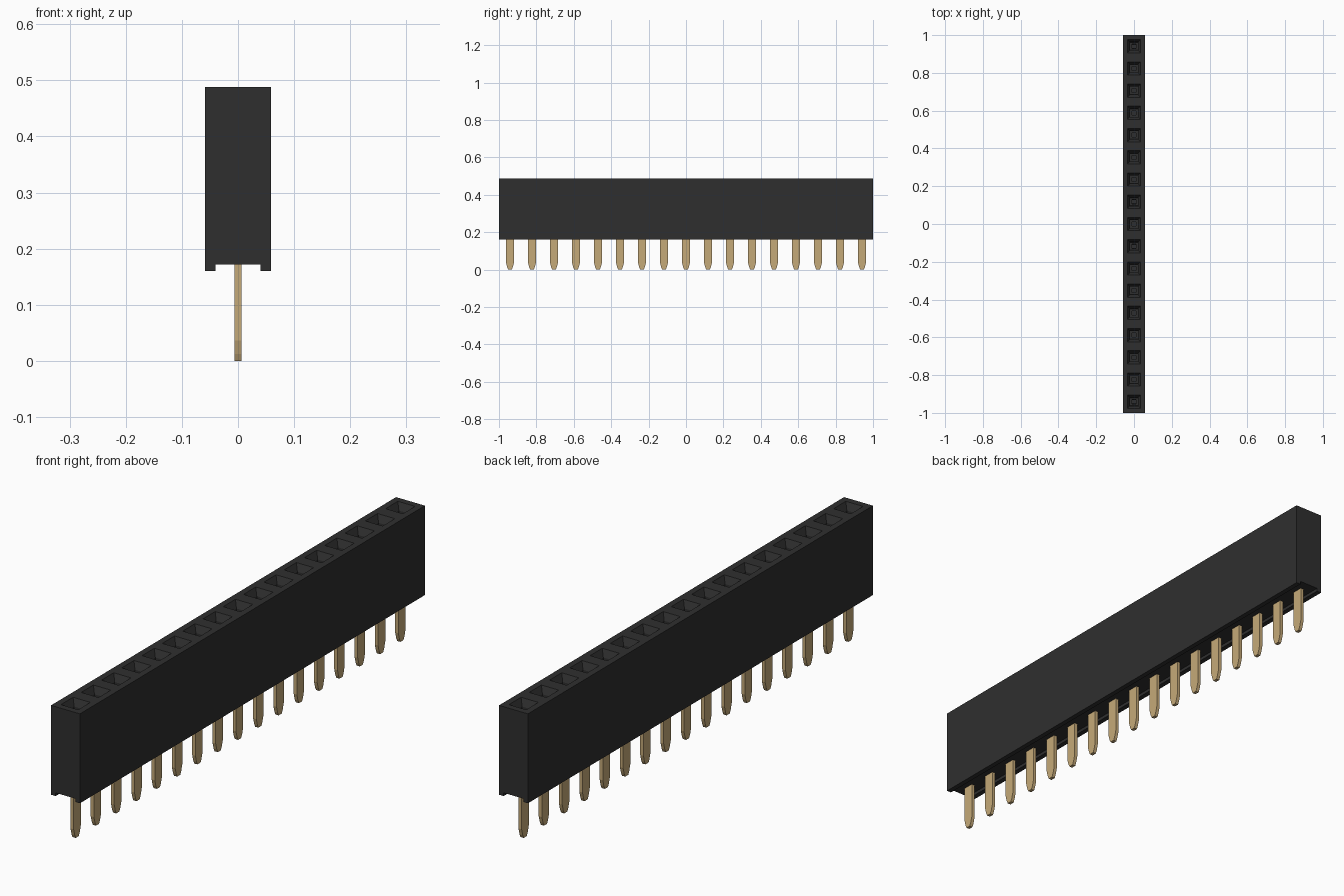
import bpy
import bmesh

cube = bpy.data.objects.get("Cube")
if cube:
    bpy.data.objects.remove(cube, do_unlink=True)

COUNT = 17
PITCH = 2.0 / COUNT
HALF_W = 0.0585
TOP, BASE, CHANNEL = 0.488, 0.16, 0.172


def material(name, colour):
    mat = bpy.data.materials.new(name)
    mat.use_nodes = True
    mat.diffuse_color = colour
    mat.node_tree.nodes["Principled BSDF"].inputs["Base Color"].default_value = colour
    return mat


def finish(bm, name, mat):
    bmesh.ops.recalc_face_normals(bm, faces=bm.faces)
    mesh = bpy.data.meshes.new(name)
    bm.to_mesh(mesh)
    bm.free()
    mesh.materials.append(mat)
    obj = bpy.data.objects.new(name, mesh)
    bpy.context.collection.objects.link(obj)
    return obj


black = material("black plastic", (0.028, 0.028, 0.028, 1))
gold = material("gold metal", (0.56, 0.40, 0.19, 1))

# Housing: cross-section with a channel underneath, swept one pitch at a time
profile = [(-HALF_W, BASE), (-0.04, BASE), (-0.04, CHANNEL), (0.04, CHANNEL),
           (0.04, BASE), (HALF_W, BASE), (HALF_W, TOP), (-HALF_W, TOP)]
bm = bmesh.new()
rings = [[bm.verts.new((x, -1 + i * PITCH, z)) for x, z in profile]
         for i in range(COUNT + 1)]
for a, b in zip(rings, rings[1:]):
    for j in range(len(profile)):
        k = (j + 1) % len(profile)
        bm.faces.new((a[j], a[k], b[k], b[j]))
bm.faces.new(rings[0])
bm.faces.new(rings[-1])
bmesh.ops.recalc_face_normals(bm, faces=bm.faces)

# Sockets: square rim, funnel, shaft, then a narrow contact hole
sockets = [f for f in bm.faces if f.normal.z > 0.9 and f.calc_center_median().z > TOP - 0.001]
for inset, drop in ((0.0235, 0), (0.014, 0.025), (0.0005, 0.03), (0.010, 0), (0.0005, 0.12)):
    bmesh.ops.inset_individual(bm, faces=sockets, thickness=inset, use_even_offset=True)
    bmesh.ops.translate(bm, vec=(0, 0, -drop), verts=list({v for f in sockets for v in f.verts}))
finish(bm, "housing", black)

# Pins: flat blades with a tapered tip
outline = [(-0.009, 0), (0.009, 0), (0.0145, 0.012), (0.021, 0.036), (0.021, 0.19),
           (-0.021, 0.19), (-0.021, 0.036), (-0.0145, 0.012)]
for i in range(COUNT):
    bm = bmesh.new()
    face = bm.faces.new([bm.verts.new((-0.0065, y, z)) for y, z in outline])
    new = bmesh.ops.extrude_face_region(bm, geom=[face])["geom"]
    bmesh.ops.translate(bm, vec=(0.013, 0, 0),
                        verts=[g for g in new if isinstance(g, bmesh.types.BMVert)])
    pin = finish(bm, f"pin_{i + 1}", gold)
    pin.location.y = -1 + (i + 0.5) * PITCH
